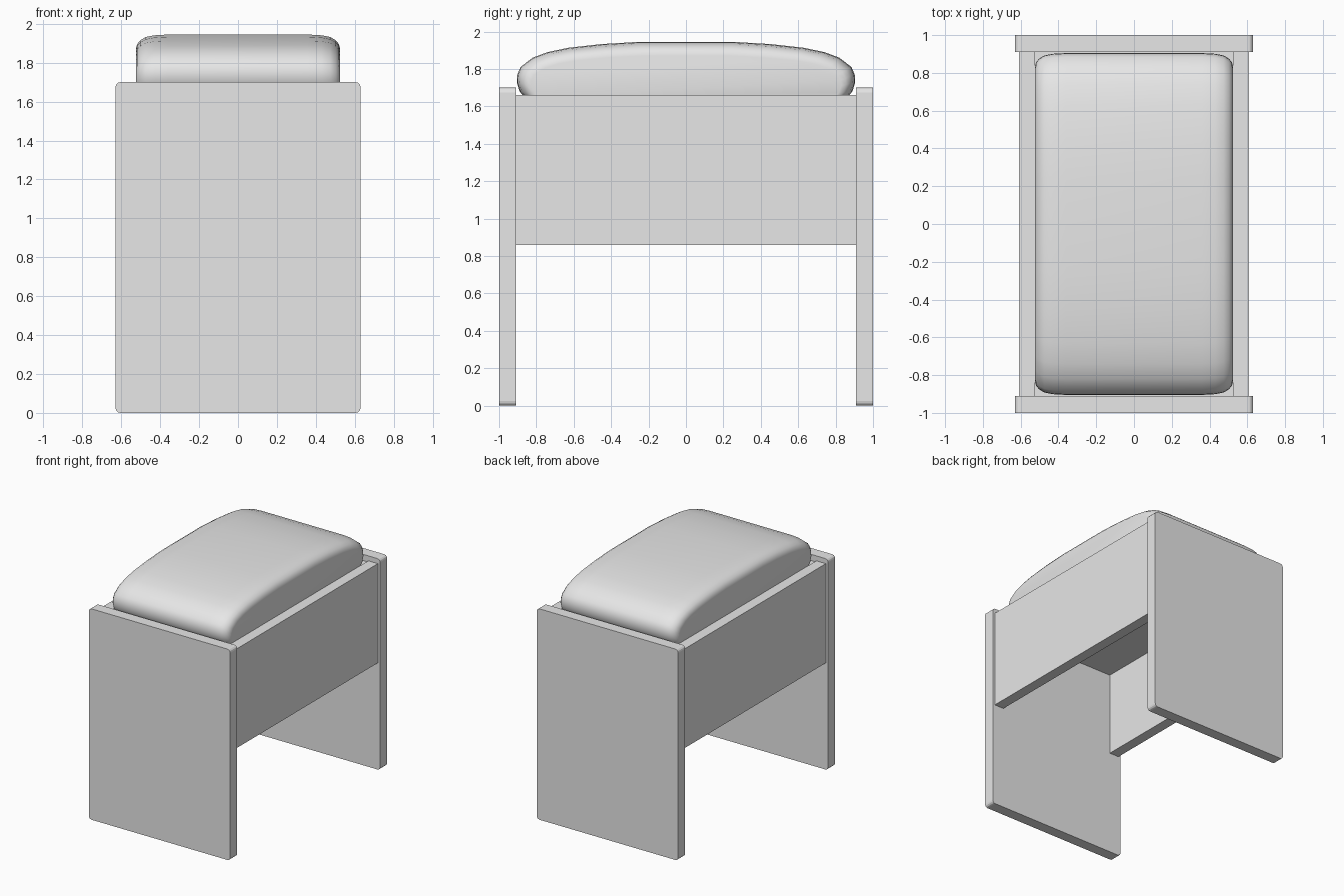
import bpy, bmesh, math

if "Cube" in bpy.data.objects:
    bpy.data.objects.remove(bpy.data.objects["Cube"], do_unlink=True)

grey = bpy.data.materials.new("light grey")
grey.use_nodes = True
grey.diffuse_color = (0.8, 0.8, 0.8, 1)
grey.node_tree.nodes["Principled BSDF"].inputs["Base Color"].default_value = grey.diffuse_color


def finish(name, bm):
    bmesh.ops.recalc_face_normals(bm, faces=bm.faces)
    mesh = bpy.data.meshes.new(name)
    bm.to_mesh(mesh)
    bm.free()
    mesh.materials.append(grey)
    obj = bpy.data.objects.new(name, mesh)
    bpy.context.collection.objects.link(obj)
    return obj


def box(name, low, high, corner=0):
    """Box between two corners; corner rounds the edges that run along y."""
    bm = bmesh.new()
    bmesh.ops.create_cube(bm, size=1)
    for v in bm.verts:
        v.co = [high[i] if v.co[i] > 0 else low[i] for i in range(3)]
    if corner:
        edges = [e for e in bm.edges
                 if abs(e.verts[0].co.y - e.verts[1].co.y) > 0.01]
        bmesh.ops.bevel(bm, geom=edges, offset=corner, segments=3,
                        profile=0.5, affect='EDGES')
    return finish(name, bm)


half_width, half_depth, inner_y = 0.63, 1.0, 0.91
rail_out, rail_in = 0.61, 0.525

# Standing end panels
box("front_panel", (-half_width, -half_depth, 0), (half_width, -inner_y, 1.7), 0.025)
box("back_panel", (-half_width, inner_y, 0), (half_width, half_depth, 1.7), 0.025)

# Side rails between the panels
box("left_rail", (rail_in, -inner_y, 0.86), (rail_out, inner_y, 1.66))
box("right_rail", (-rail_out, -inner_y, 0.86), (-rail_in, inner_y, 1.66))

# Board under the cushion
box("seat_board", (-rail_in, -inner_y, 1.54), (rail_in, inner_y, 1.65))

# Cushion: domed side profile, lofted across x with rounded ends
base = 1.65
half = [(0.865, 1.65), (0.89, 1.68), (0.905, 1.73), (0.902, 1.77),
        (0.885, 1.81), (0.82, 1.86), (0.74, 1.89), (0.63, 1.913),
        (0.45, 1.933), (0.25, 1.945)]
profile = half + [(-y, z) for y, z in reversed(half)]
ends = [(0.36, 0), (0.43, 0.004), (0.475, 0.013), (0.503, 0.03),
        (0.519, 0.05), (0.525, 0.075)]
layers = [(-x, inset) for x, inset in reversed(ends)] + ends

bm = bmesh.new()
rings = []
for x, inset in layers:
    sy, sz = 1 - inset / 0.905, 1 - inset / 0.295
    rings.append([bm.verts.new((x, y * sy, base + (z - base) * sz)) for y, z in profile])
count = len(profile)
for a, b in zip(rings, rings[1:]):
    for i in range(count):
        j = (i + 1) % count
        bm.faces.new((a[i], a[j], b[j], b[i]))
bm.faces.new(rings[0])
bm.faces.new(rings[-1])
cushion = finish("cushion", bm)

bpy.ops.object.select_all(action='DESELECT')
cushion.select_set(True)
bpy.context.view_layer.objects.active = cushion
bpy.ops.object.shade_smooth_by_angle(angle=math.radians(40))
